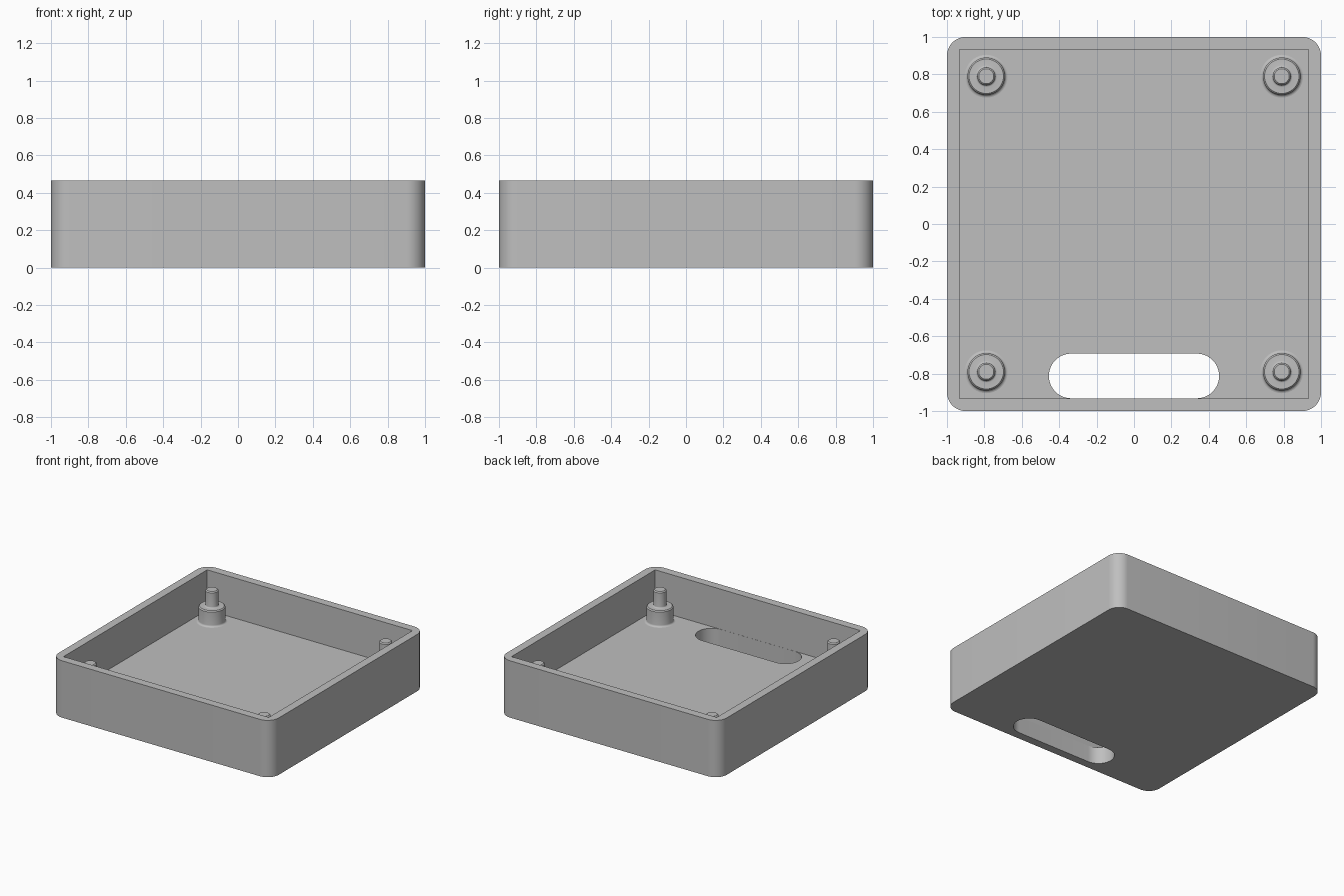
import bpy
import bmesh
from math import cos, sin, pi, radians

HEIGHT = 0.467
FLOOR = 0.137
INNER = 0.933      # half width of the cavity
POST_POS = 0.79

if "Cube" in bpy.data.objects:
    bpy.data.objects.remove(bpy.data.objects["Cube"])

grey = bpy.data.materials.new("plain_grey")
grey.use_nodes = True
colour = (0.52, 0.52, 0.52, 1)
grey.diffuse_color = colour
grey.node_tree.nodes["Principled BSDF"].inputs["Base Color"].default_value = colour


def make_object(name, bm):
    bmesh.ops.recalc_face_normals(bm, faces=bm.faces)
    mesh = bpy.data.meshes.new(name)
    bm.to_mesh(mesh)
    bm.free()
    obj = bpy.data.objects.new(name, mesh)
    bpy.context.collection.objects.link(obj)
    mesh.materials.append(grey)
    return obj


def select_only(obj):
    bpy.ops.object.select_all(action='DESELECT')
    obj.select_set(True)
    bpy.context.view_layer.objects.active = obj


def smooth(obj):
    select_only(obj)
    bpy.ops.object.shade_smooth_by_angle(angle=radians(30))


def prism(name, outline, z0, z1):
    """Extrude a closed xy outline from z0 to z1."""
    bm = bmesh.new()
    face = bm.faces.new([bm.verts.new((x, y, z0)) for x, y in outline])
    top = bmesh.ops.extrude_face_region(bm, geom=[face])["geom"]
    bmesh.ops.translate(bm, vec=(0, 0, z1 - z0),
                        verts=[v for v in top if isinstance(v, bmesh.types.BMVert)])
    return make_object(name, bm)


def rounded_rect(hx, hy, r, cy=0, steps=12):
    pts = []
    for corner, (sx, sy) in enumerate([(1, 1), (-1, 1), (-1, -1), (1, -1)]):
        for i in range(steps + 1):
            a = (corner + i / steps) * pi / 2
            pts.append((sx * (hx - r) + r * cos(a), cy + sy * (hy - r) + r * sin(a)))
    return pts


def cut(target, cutter):
    cutter.hide_render = True
    mod = target.modifiers.new("cut", 'BOOLEAN')
    mod.operation = 'DIFFERENCE'
    mod.solver = 'EXACT'
    mod.object = cutter
    select_only(target)
    bpy.ops.object.modifier_apply(modifier=mod.name)
    bpy.data.objects.remove(cutter)


# Tray body with rounded vertical corners
tray = prism("tray", rounded_rect(1, 1, 0.1), 0, HEIGHT)

# Square cavity with a small fillet along the floor
bm = bmesh.new()
bmesh.ops.create_cube(bm, size=2)
for v in bm.verts:
    v.co.x *= INNER
    v.co.y *= INNER
    v.co.z = FLOOR if v.co.z < 0 else HEIGHT + 0.1
floor_edges = [e for e in bm.edges if all(v.co.z == FLOOR for v in e.verts)]
bmesh.ops.bevel(bm, geom=floor_edges, offset=0.022, segments=4, profile=0.5,
                affect='EDGES')
cut(tray, make_object("cavity_cutter", bm))

# Long slot through the floor beside the front wall
slot = rounded_rect(0.455, 0.1195, 0.119, cy=-0.8125)
cut(tray, prism("slot_cutter", slot, -0.1, FLOOR + 0.1))
smooth(tray)


def fillet(radius, z, r, steps=4):
    """Concave curve from a level surface up into a vertical one."""
    return [(radius + r * (1 - sin(a)), z + r * (1 - cos(a)))
            for a in (i / steps * pi / 2 for i in range(steps, -1, -1))][::-1]


def post_profile():
    step, tip, edge = 0.267, 0.4, 0.008
    pts = [(0.1 + 0.015, FLOOR - 0.01)]
    pts += fillet(0.1, FLOOR, 0.015)
    pts += [(0.1, step - edge), (0.1 - edge, step)]
    pts += fillet(0.048, step, 0.01)
    pts += [(0.048, tip - edge), (0.048 - edge, tip)]
    return pts


def lathe(name, profile, x, y, sides=40):
    bm = bmesh.new()
    rings = [[bm.verts.new((x + r * cos(2 * pi * i / sides),
                            y + r * sin(2 * pi * i / sides), z))
              for i in range(sides)] for r, z in profile]
    for low, high in zip(rings, rings[1:]):
        for i in range(sides):
            j = (i + 1) % sides
            bm.faces.new((low[i], low[j], high[j], high[i]))
    bm.faces.new(rings[0][::-1])
    bm.faces.new(rings[-1])
    return make_object(name, bm)


# Stepped mounting posts in the four corners
for side, sx in (("left", 1), ("right", -1)):
    for end, sy in (("front", -1), ("back", 1)):
        smooth(lathe(f"{end}_{side}_post", post_profile(), sx * POST_POS, sy * POST_POS))
